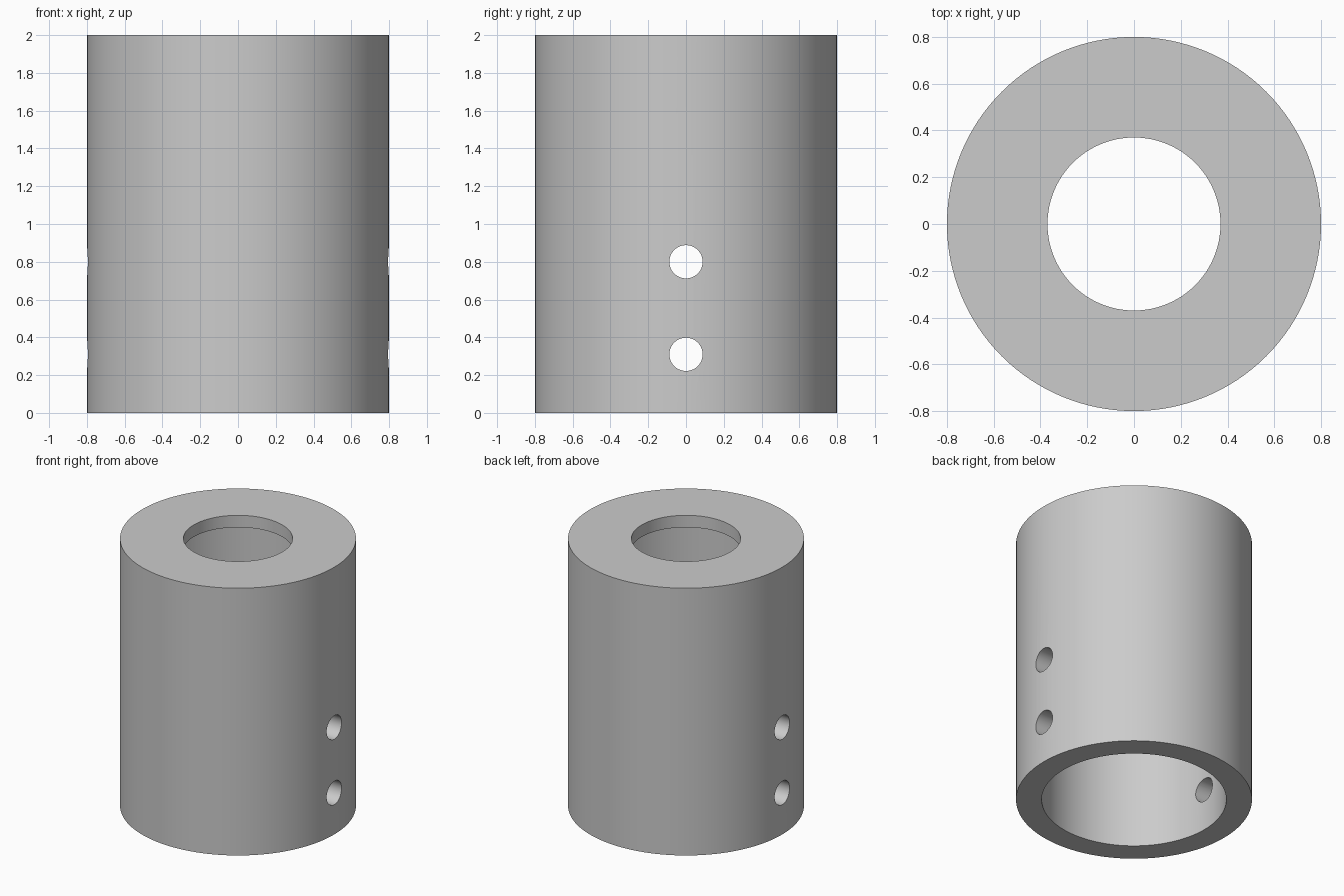
import bpy
import bmesh
import math

OUTER_R, BORE_R, LIP_R, HOLE_R = 0.8, 0.626, 0.37, 0.088
HEIGHT, LIP = 2.0, 0.09
HOLE_HEIGHTS = (0.31, 0.80)
SIDES = 128

cube = bpy.data.objects.get("Cube")
if cube:
    bpy.data.objects.remove(cube, do_unlink=True)

# Plain grey finish
grey = bpy.data.materials.new("plain_grey")
grey.use_nodes = True
colour = (0.6, 0.6, 0.6, 1.0)
grey.diffuse_color = colour
grey.node_tree.nodes["Principled BSDF"].inputs["Base Color"].default_value = colour

# Sleeve: closed wall profile with an inward lip at the top, spun about z
profile = [(OUTER_R, 0), (OUTER_R, HEIGHT), (LIP_R, HEIGHT),
           (LIP_R, HEIGHT - LIP), (BORE_R, HEIGHT - LIP), (BORE_R, 0)]
bm = bmesh.new()
verts = [bm.verts.new((r, 0, z)) for r, z in profile]
edges = [bm.edges.new((v, verts[i - 1])) for i, v in enumerate(verts)]
bmesh.ops.spin(bm, geom=verts + edges, cent=(0, 0, 0), axis=(0, 0, 1),
               angle=math.tau, steps=SIDES, use_merge=True)
bmesh.ops.remove_doubles(bm, verts=bm.verts[:], dist=0.0001)
bmesh.ops.recalc_face_normals(bm, faces=bm.faces[:])
mesh = bpy.data.meshes.new("sleeve")
bm.to_mesh(mesh)
bm.free()
mesh.materials.append(grey)
sleeve = bpy.data.objects.new("sleeve", mesh)
bpy.context.collection.objects.link(sleeve)

# Cross pin holes drilled through both walls
for i, z in enumerate(HOLE_HEIGHTS):
    bpy.ops.mesh.primitive_cylinder_add(vertices=48, radius=HOLE_R, depth=2,
                                        location=(0, 0, z), rotation=(0, math.pi / 2, 0))
    drill = bpy.context.object
    drill.name = f"pin_hole_cutter_{i + 1}"
    drill.data.materials.append(grey)
    drill.hide_render = True
    drill.hide_set(True)
    cut = sleeve.modifiers.new(f"pin_hole_{i + 1}", "BOOLEAN")
    cut.operation = "DIFFERENCE"
    cut.solver = "EXACT"
    cut.object = drill

# Apply the cuts, drop the cutters, then smooth the round walls
bpy.ops.object.select_all(action="DESELECT")
sleeve.select_set(True)
bpy.context.view_layer.objects.active = sleeve
for cut in list(sleeve.modifiers):
    drill = cut.object
    bpy.ops.object.modifier_apply(modifier=cut.name)
    bpy.data.objects.remove(drill, do_unlink=True)
bpy.ops.object.shade_smooth_by_angle(angle=math.radians(30))
